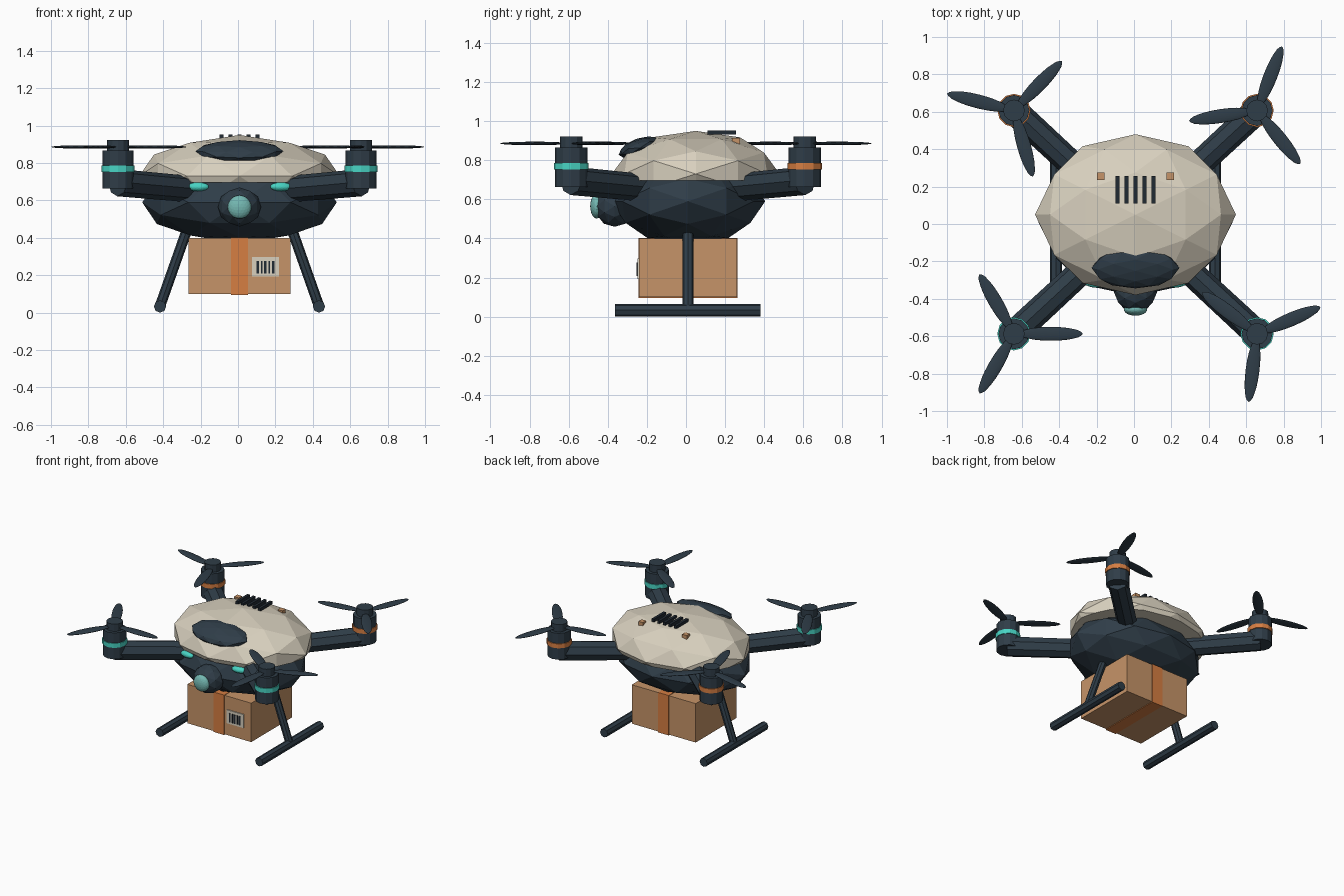
import bpy, bmesh, math
from mathutils import Matrix, Vector

cube = bpy.data.objects.get("Cube")
if cube:
    bpy.data.objects.remove(cube)


def material(name, rgb):
    """Flat material from 8-bit sRGB, stored as linear values."""
    lin = [((c / 255 + 0.055) / 1.055) ** 2.4 for c in rgb]
    m = bpy.data.materials.new(name)
    m.use_nodes = True
    m.diffuse_color = (*lin, 1)
    m.node_tree.nodes["Principled BSDF"].inputs["Base Color"].default_value = (*lin, 1)
    return m


SHELL = material("warm white", (216, 208, 190))
DARK = material("slate", (47, 61, 72))
BLACK = material("dark slate", (32, 41, 50))
CARD = material("cardboard", (198, 148, 104))
ORANGE = material("orange", (214, 126, 66))
CYAN = material("cyan", (72, 212, 196))
GLASS = material("lens teal", (116, 184, 178))

CENTRE = Vector((0.008, 0.01, 0))   # middle of the airframe


def finish(name, bm, mat, matrix=Matrix()):
    bmesh.ops.recalc_face_normals(bm, faces=bm.faces)
    mesh = bpy.data.meshes.new(name)
    bm.to_mesh(mesh)
    bm.free()
    mesh.materials.append(mat)
    ob = bpy.data.objects.new(name, mesh)
    ob.matrix_world = Matrix.Translation(CENTRE) @ matrix
    bpy.context.collection.objects.link(ob)
    return ob


def ellipsoid(name, mat, loc, radii, detail=2, rot=Matrix(), cut=None):
    """Faceted ball with an edge midpoint on top; optionally cut off below."""
    bm = bmesh.new()
    bmesh.ops.create_icosphere(bm, subdivisions=detail, radius=1)
    turn = Matrix.Rotation(math.pi / 2, 4, 'Z') @ Matrix.Rotation(-math.atan(2) / 2, 4, 'Y')
    bm.transform(turn)
    if cut is not None:
        res = bmesh.ops.bisect_plane(bm, geom=bm.verts[:] + bm.edges[:] + bm.faces[:],
                                     plane_co=(0, 0, cut), plane_no=(0, 0, -1), clear_outer=True)
        edges = [e for e in res["geom_cut"] if isinstance(e, bmesh.types.BMEdge)]
        bmesh.ops.holes_fill(bm, edges=edges)
    bm.transform(Matrix.Diagonal((*radii, 1)))
    return finish(name, bm, mat, Matrix.Translation(loc) @ rot)


def box(name, mat, loc, size):
    bm = bmesh.new()
    bmesh.ops.create_cube(bm, size=1)
    bm.transform(Matrix.Diagonal((*size, 1)))
    return finish(name, bm, mat, Matrix.Translation(loc))


def rod(name, mat, a, b, r1, r2=None, sides=8):
    """Straight faceted tube from a to b."""
    a, b = Vector(a), Vector(b)
    bm = bmesh.new()
    bmesh.ops.create_cone(bm, cap_ends=True, segments=sides, radius1=r1,
                          radius2=r2 or r1, depth=(b - a).length)
    rot = (b - a).to_track_quat('Z', 'Y').to_matrix().to_4x4()
    return finish(name, bm, mat, Matrix.Translation((a + b) / 2) @ rot)


# Body: lower hull, upper shell and canopy
ellipsoid("lower_hull", DARK, (0, 0, 0.59), (0.52, 0.395, 0.22))
ellipsoid("upper_shell", SHELL, (0, 0.04, 0.73), (0.537, 0.43, 0.22), cut=-0.15)
ellipsoid("canopy", DARK, (0, -0.245, 0.863), (0.235, 0.115, 0.05),
          rot=Matrix.Rotation(math.radians(18), 4, 'X'))

# Nose camera and eye lights
ellipsoid("camera_ball", DARK, (0, -0.375, 0.565), (0.115, 0.105, 0.105))
ellipsoid("camera_lens", GLASS, (0, -0.467, 0.565), (0.063, 0.033, 0.063), 3)
for side, label in ((-1, "right"), (1, "left")):
    ellipsoid("eye_light_" + label, CYAN, (side * 0.222, -0.323, 0.673),
              (0.058, 0.027, 0.024), 3, Matrix.Rotation(side * 0.15, 4, 'Z'))

# Roof vents and rear markers
for i in range(-2, 3):
    box("roof_vent", BLACK, (i * 0.048, 0.173, 0.942), (0.021, 0.145, 0.022))
for side in (-1, 1):
    box("roof_marker", CARD, (side * 0.187, 0.245, 0.898), (0.04, 0.04, 0.03))

# Arms, motors and propellers
rotor = 0
for sy, end in ((-1, "front"), (1, "rear")):
    for sx, side in ((-1, "right"), (1, "left")):
        tag = "_" + end + "_" + side
        x, y = sx * 0.65, sy * 0.597
        rod("arm" + tag, DARK, (sx * 0.2, sy * 0.18, 0.655), (x, y, 0.695), 0.07, 0.073)
        for part, mat, r, lo, hi in (("motor", DARK, 0.083, 0.663, 0.866),
                                     ("motor_cap", DARK, 0.058, 0.86, 0.922),
                                     ("motor_ring", CYAN if sy < 0 else ORANGE, 0.089, 0.753, 0.787)):
            rod(part + tag, mat, (x, y, lo), (x, y, hi), r, sides=12)
        for k in range(3):
            spin = Matrix.Rotation(rotor * 0.4 + k * math.tau / 3, 4, 'Z')
            at = Vector((x, y, 0.886)) + spin @ Vector((0.198, 0, 0))
            ellipsoid("blade" + tag, DARK, at, (0.17, 0.037, 0.009), 3, spin)
        rotor += 1

# Landing gear
for side, label in ((-1, "right"), (1, "left")):
    rod("strut_" + label, DARK, (side * 0.25, 0, 0.53), (side * 0.425, 0, 0.035), 0.028)
    rod("skid_" + label, DARK, (side * 0.425, -0.372, 0.033),
        (side * 0.425, 0.372, 0.033), 0.033)

# Parcel with tape, label and code bars
box("parcel", CARD, (0, 0, 0.25), (0.546, 0.5, 0.3))
box("parcel_tape", ORANGE, (0, 0, 0.249), (0.09, 0.508, 0.308))
box("label_plate", SHELL, (0.139, -0.253, 0.246), (0.144, 0.009, 0.104))
for x, w in ((0.097, 0.012), (0.119, 0.008), (0.138, 0.014), (0.16, 0.008), (0.181, 0.014)):
    box("label_bar", BLACK, (x, -0.259, 0.243), (w, 0.006, 0.068))
